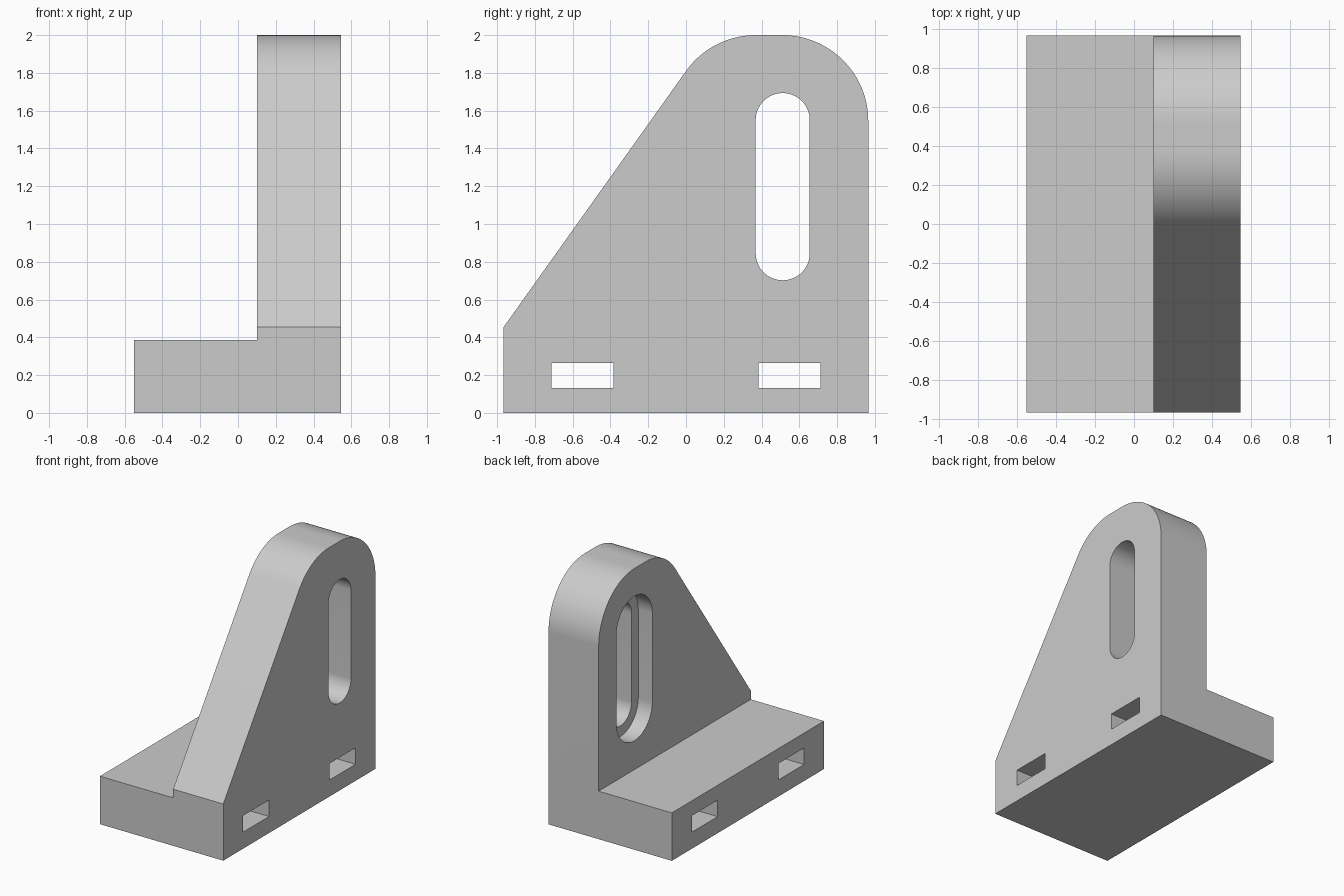
import bpy
import bmesh
from math import sin, cos, radians, atan2, pi

if "Cube" in bpy.data.objects:
    bpy.data.objects.remove(bpy.data.objects["Cube"], do_unlink=True)

grey = bpy.data.materials.new("light grey")
grey.use_nodes = True
grey.diffuse_color = (0.6, 0.6, 0.6, 1)
grey.node_tree.nodes["Principled BSDF"].inputs["Base Color"].default_value = (0.6, 0.6, 0.6, 1)


def arc(cy, cz, r, start, end, steps=32):
    """Points on an arc in the y-z plane, angles in radians."""
    angles = [start + (end - start) * i / steps for i in range(steps + 1)]
    return [(cy + r * cos(a), cz + r * sin(a)) for a in angles]


def slot(cy, low, high, r):
    """Upright rounded slot outline."""
    return arc(cy, high, r, 0, pi) + arc(cy, low, r, pi, 2 * pi)


def rect(y0, y1, z0, z1):
    return [(y0, z0), (y1, z0), (y1, z1), (y0, z1)]


def prism(name, outline, x0, x1):
    """Extrude a y-z outline along x."""
    bm = bmesh.new()
    face = bm.faces.new([bm.verts.new((x0, y, z)) for y, z in outline])
    result = bmesh.ops.extrude_face_region(bm, geom=[face])
    moved = [v for v in result["geom"] if isinstance(v, bmesh.types.BMVert)]
    bmesh.ops.translate(bm, verts=moved, vec=(x1 - x0, 0, 0))
    bmesh.ops.recalc_face_normals(bm, faces=bm.faces)
    mesh = bpy.data.meshes.new(name)
    bm.to_mesh(mesh)
    bm.free()
    mesh.materials.append(grey)
    obj = bpy.data.objects.new(name, mesh)
    bpy.context.collection.objects.link(obj)
    return obj


def combine(target, tool, operation):
    """Apply a boolean and discard the tool."""
    bpy.context.view_layer.objects.active = target
    mod = target.modifiers.new(operation, "BOOLEAN")
    mod.operation = operation
    mod.solver = "EXACT"
    mod.object = tool
    bpy.ops.object.modifier_apply(modifier=mod.name)
    bpy.data.objects.remove(tool, do_unlink=True)


half = 0.965
left, step, right = -0.55, 0.1, 0.545
radius, arc_z = 0.455, 1.545

# Upright plate: sloped front edge running tangent into a rounded top
tangent = pi / 2 + atan2(1.355, 0.965)
tangent = pi - atan2(0.965, 1.355)
outline = [(-half, 0), (half, 0)]
outline += arc(0.51, arc_z, radius, 0, pi / 2)
outline += arc(0.37, arc_z, radius, pi / 2, tangent)
outline += [(-half, 0.455)]
bracket = prism("angle_bracket", outline, step, right)

# Base foot
foot = prism("foot", rect(-half, half, 0, 0.385), left, 0.3)
combine(bracket, foot, "UNION")

# Long slot with a wider recess on the inner side
combine(bracket, prism("slot_cutter", slot(0.512, 0.845, 1.55, 0.143), 0, 1), "DIFFERENCE")
combine(bracket, prism("recess_cutter", slot(0.512, 0.845, 1.55, 0.228), 0, step + 0.125), "DIFFERENCE")

# Rectangular slots through the base
for side in (-1, 1):
    y0, y1 = sorted((side * 0.385, side * 0.712))
    combine(bracket, prism("base_cutter", rect(y0, y1, 0.133, 0.265), -1, 1), "DIFFERENCE")

# Merge coplanar faces and shade
bm = bmesh.new()
bm.from_mesh(bracket.data)
bmesh.ops.remove_doubles(bm, verts=bm.verts, dist=0.0001)
bmesh.ops.dissolve_limit(bm, angle_limit=radians(0.5), verts=bm.verts, edges=bm.edges)
bm.to_mesh(bracket.data)
bm.free()
bpy.ops.object.select_all(action="DESELECT")
bracket.select_set(True)
bpy.context.view_layer.objects.active = bracket
bpy.ops.object.shade_smooth_by_angle(angle=radians(30))
